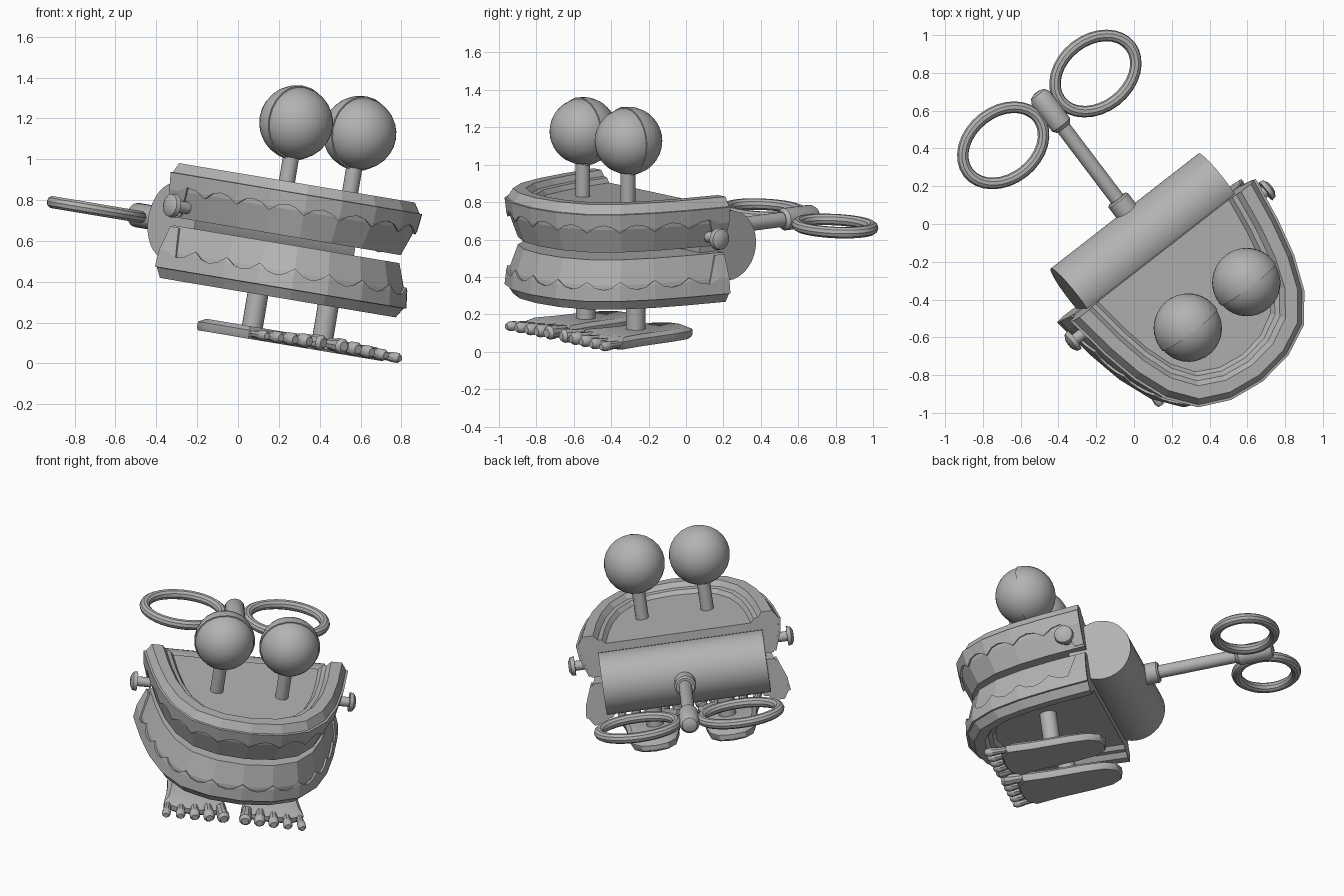
import bpy, bmesh, math
from mathutils import Matrix, Vector

cube = bpy.data.objects.get("Cube")
if cube:
    bpy.data.objects.remove(cube)

grey = bpy.data.materials.new("plain_grey")
grey.use_nodes = True
COLOUR = (0.45, 0.45, 0.45, 1)
grey.diffuse_color = COLOUR
grey.node_tree.nodes["Principled BSDF"].inputs["Base Color"].default_value = COLOUR

# The toy is built upright on its own axes, then turned and leaned
POSE = (Matrix.Rotation(math.radians(9.5), 4, 'Y')
        @ Matrix.Rotation(math.radians(37.5), 4, 'Z')
        @ Matrix.Translation((-0.075, 0, 0)))
MID = 0.635      # height of the bite
BACK = -0.12     # flat back of the jaws
HALF = [(0.61, BACK), (0.575, -0.36), (0.53, -0.56), (0.46, -0.74),
        (0.35, -0.88), (0.19, -0.955), (0, -0.98)]
OUTLINE = HALF + [(-x, y) for x, y in HALF[-2::-1]]


def finish(name, bm, smooth=True):
    bmesh.ops.recalc_face_normals(bm, faces=bm.faces)
    mesh = bpy.data.meshes.new(name)
    bm.to_mesh(mesh)
    bm.free()
    mesh.transform(POSE)
    mesh.materials.append(grey)
    obj = bpy.data.objects.new(name, mesh)
    bpy.context.collection.objects.link(obj)
    if smooth:
        bpy.ops.object.select_all(action='DESELECT')
        obj.select_set(True)
        bpy.context.view_layer.objects.active = obj
        bpy.ops.object.shade_smooth_by_angle(angle=math.radians(35))
    return obj


def lathe(name, start, axis, profile, steps=24):
    """Turn (distance, radius) pairs around an axis."""
    bm = bmesh.new()
    frame = Vector(axis).to_track_quat('Z', 'Y').to_matrix().to_4x4()
    frame.translation = Vector(start)
    rings = []
    for h, r in profile:
        rings.append([bm.verts.new(frame @ Vector((r * math.cos(a), r * math.sin(a), h)))
                      for a in (math.tau * i / steps for i in range(steps))])
    for a, b in zip(rings, rings[1:]):
        for i in range(steps):
            j = (i + 1) % steps
            bm.faces.new((a[i], a[j], b[j], b[i]))
    bm.faces.new(rings[0])
    bm.faces.new(rings[-1])
    return finish(name, bm)


def inset(p, d):
    return p[0] * (1 - d / 0.6), BACK + (p[1] - BACK) * (1 - d / 0.86)


def tooth_inset(h):
    return 0.055 - (h - 0.02) * 0.35 if h < 0.15 else (0.235 - h) * 0.11


# Jaws: chamfered walls with a stepped recess that is open at the back
JAW = [(0.02, 0.055), (0.15, 0.01), (0.235, 0), (0.285, 0.03), (0.285, 0.095),
       (0.255, 0.12), (0.25, 0.145), (0.225, 0.165)]


def jaw(name, side):
    bm = bmesh.new()
    rings = [[bm.verts.new((*inset(p, d), MID + side * h)) for p in OUTLINE] for h, d in JAW]
    for a, b in zip(rings, rings[1:]):
        for i in range(len(a) - 1):
            bm.faces.new((a[i], a[i + 1], b[i + 1], b[i]))
    bm.faces.new(rings[0])
    bm.faces.new(rings[-1])
    bm.faces.new([r[0] for r in rings] + [r[-1] for r in reversed(rings)])
    finish(name, bm, False)


# Gums: a thin band whose edge arches over each tooth
def gum(name, side):
    pts = []
    for a, b in zip(OUTLINE, OUTLINE[1:]):
        pts += [Vector(a).lerp(Vector(b), t / 4) for t in range(4)]
    pts.append(Vector(OUTLINE[-1]))
    bm = bmesh.new()
    rows = []
    for i, p in enumerate(pts):
        h = 0.155 + (-0.022, 0.01, 0.02, 0.01)[i % 4]
        if min(i, len(pts) - 1 - i) < 2:
            h = 0.03
        rows.append([bm.verts.new((*inset(p, tooth_inset(k) - 0.006), MID + side * k))
                     for k in (h, max(h, 0.15) + 0.001, 0.235)])
    for a, b in zip(rows, rows[1:]):
        for k in range(2):
            bm.faces.new((a[k], b[k], b[k + 1], a[k + 1]))
    obj = finish(name, bm, False)
    mod = obj.modifiers.new("thickness", 'SOLIDIFY')
    mod.thickness = 0.014
    mod.offset = 0


for word, side in (("upper", 1), ("lower", -1)):
    jaw(word + "_jaw", side)
    gum(word + "_gum", side)

# Motor drum and winding key
lathe("motor_drum", (-0.505, -0.04, MID), (1, 0, 0), [(0, 0.19), (1, 0.19)], 32)
lathe("key_collar", (0, 0.1, MID), (0, 1, 0), [(0, 0.065), (0.115, 0.065), (0.125, 0.055)])
lathe("key_shaft", (0, 0.2, MID), (0, 1, 0), [(0, 0.04), (0.55, 0.04)])
lathe("key_hub", (0, 0.7, MID), (0, 1, 0),
      [(0, 0.045), (0.02, 0.06), (0.2, 0.06), (0.225, 0.045), (0.235, 0.02)])


def key_ring(name, x):
    bm = bmesh.new()
    n, m = 32, 10
    grid = []
    for i in range(n):
        a = math.tau * i / n
        out = Vector((math.cos(a), math.sin(a), 0))
        centre = Vector((x + 0.237 * out.x, 0.822 + 0.178 * out.y, MID - 0.006))
        grid.append([bm.verts.new(centre + out * 0.031 * math.cos(b)
                                  + Vector((0, 0, 0.031 * math.sin(b))))
                     for b in (math.tau * j / m for j in range(m))])
    for i in range(n):
        a, b = grid[i], grid[(i + 1) % n]
        for j in range(m):
            k = (j + 1) % m
            bm.faces.new((a[j], b[j], b[k], a[k]))
    finish(name, bm)


def half_ball(r, n=10):
    return [(r * math.sin(t), max(r * math.cos(t), 0.002))
            for t in (math.pi / 2 * i / n for i in range(n + 1))]


# Feet: rounded soles with five toes each
SOLE = [(0, -0.12), (0.08, -0.14), (0.13, -0.2), (0.15, -0.32),
        (0.165, -0.55), (0.19, -0.7), (0.12, -0.745), (0, -0.755)]


def foot(name, x, side):
    bm = bmesh.new()
    loop = SOLE + [(-a, b) for a, b in SOLE[-2:0:-1]]
    rings = []
    for z, k in ((0.128, 0.97), (0.14, 1), (0.17, 1), (0.19, 0.85)):
        rings.append([bm.verts.new((x + a * k, -0.44 + (b + 0.44) * k, z)) for a, b in loop])
    for a, b in zip(rings, rings[1:]):
        for i in range(len(a)):
            j = (i + 1) % len(a)
            bm.faces.new((a[i], a[j], b[j], b[i]))
    bm.faces.new(rings[0])
    bm.faces.new(rings[-1])
    finish(name, bm)
    for i in range(5):
        r = 0.038 - 0.003 * i
        at = (x + side * (-0.155 + 0.08 * i), -0.7, 0.13 + r)
        lathe(f"{name}_toe_{i + 1}", at, (side * (i - 2) * 0.06, -1, 0),
              [(0, r * 0.8), (0.06, r * 0.85), (0.085, r), (0.115, r), (0.135, r * 0.6)], 10)


for word, side in (("left", 1), ("right", -1)):
    key_ring(word + "_key_ring", side * 0.312)
    lathe(word + "_hinge_pin", (side * 0.56, -0.22, 0.71), (side, 0, 0),
          [(0, 0.03), (0.085, 0.03), (0.086, 0.06), (0.11, 0.055), (0.125, 0.03)], 16)
    # Eyes: a front ball half and a slightly larger rear shell
    ex = side * 0.198 + 0.008
    lathe(word + "_eye_front", (ex, -0.492, 1.21), (0, -1, 0), half_ball(0.178))
    lathe(word + "_eye_back", (ex, -0.492, 1.21), (0, 1, 0), [(-0.012, 0.184)] + half_ball(0.184))
    lathe(word + "_eye_stem", (ex, -0.492, 0.84), (0, 0, 1), [(0, 0.04), (0.25, 0.04)], 16)
    lathe(word + "_leg", (side * 0.22, -0.45, 0.17), (0, 0, 1), [(0, 0.052), (0.26, 0.052)], 16)
    foot(word + "_foot", side * 0.235, side)
